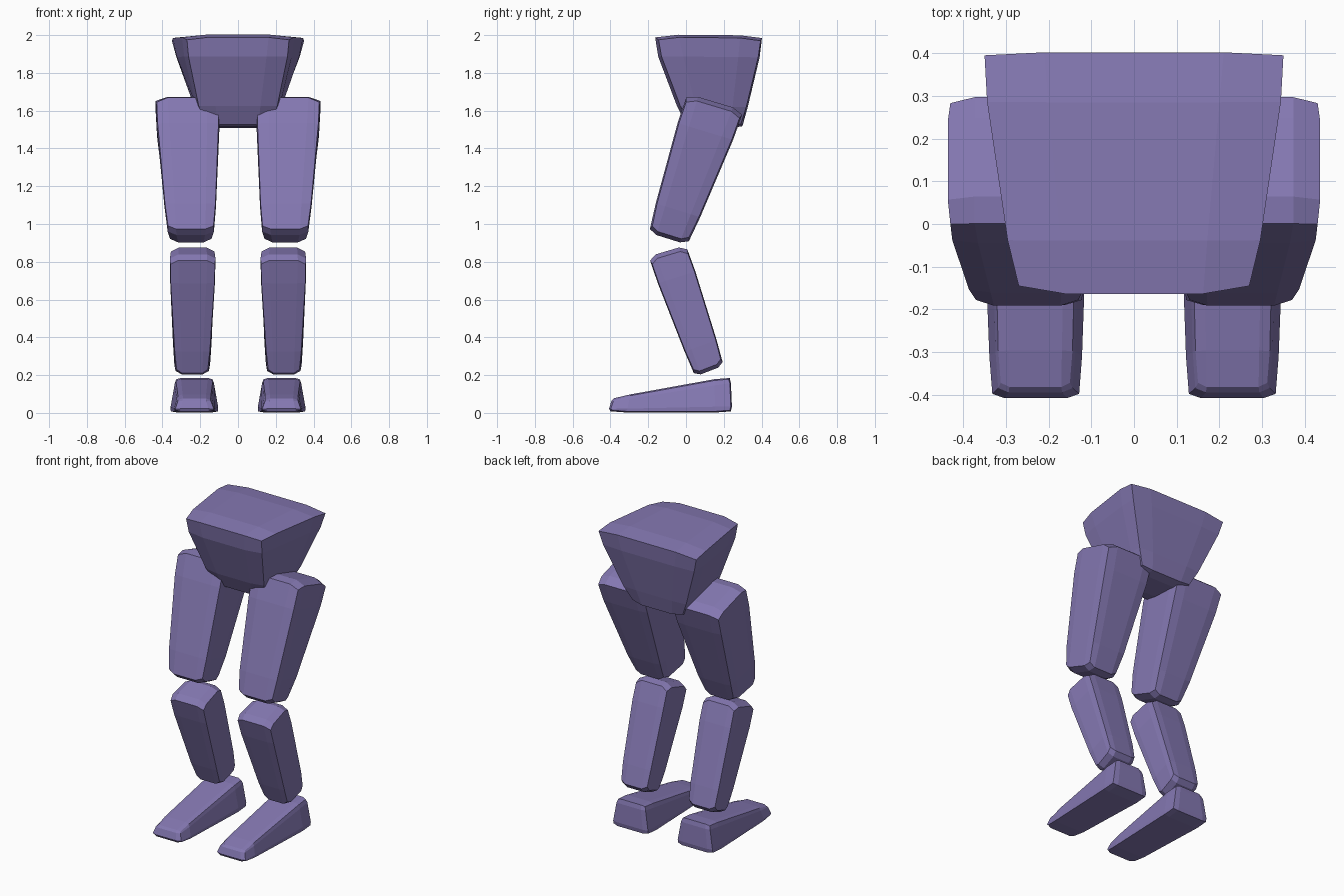
import bpy, bmesh
from mathutils import Vector

if "Cube" in bpy.data.objects:
    bpy.data.objects.remove(bpy.data.objects["Cube"])

mat = bpy.data.materials.new("muted purple")
mat.diffuse_color = (0.235, 0.19, 0.45, 1)
mat.use_nodes = True
mat.node_tree.nodes["Principled BSDF"].inputs["Base Color"].default_value = mat.diffuse_color


def block(name, bf, bb, tf, tb, bulge, cut=0.65, side=1):
    """Tapered block with slightly bulging faces.
    bf, bb, tf, tb: bottom/top front/back edges as (x0, x1, y, z).
    bulge: (sides, front, back, bottom, top)."""
    def corner(e, u):
        return Vector((e[0] + (e[1] - e[0]) * (u + 1) / 2, e[2], e[3]))

    axis = corner(tf, 0) + corner(tb, 0) - corner(bf, 0) - corner(bb, 0)
    axis.x = 0
    axis.normalize()
    depth = axis.cross(Vector((1, 0, 0)))
    bm = bmesh.new()
    bmesh.ops.create_cube(bm, size=2)
    bmesh.ops.subdivide_edges(bm, edges=bm.edges[:], cuts=2, use_grid_fill=True)
    for vert in bm.verts:
        u, v, w = [c if abs(c) > 0.9 else (cut if c > 0 else -cut) for c in vert.co]
        low = corner(bf, u).lerp(corner(bb, u), (v + 1) / 2)
        high = corner(tf, u).lerp(corner(tb, u), (v + 1) / 2)
        p = low.lerp(high, (w + 1) / 2)
        # full bulge inside a face, half along an edge, none at a corner
        inner = sum(abs(c) < 0.9 for c in (u, v, w)) / 2
        if abs(u) > 0.9:
            p.x += u * bulge[0] * inner
        if abs(v) > 0.9:
            p += depth * v * bulge[1 if v < 0 else 2] * inner
        if abs(w) > 0.9:
            p += axis * w * bulge[3 if w < 0 else 4] * inner
        vert.co = (p.x * side, p.y, p.z)
    bmesh.ops.recalc_face_normals(bm, faces=bm.faces[:])
    me = bpy.data.meshes.new(name)
    bm.to_mesh(me)
    bm.free()
    me.materials.append(mat)
    bpy.context.collection.objects.link(bpy.data.objects.new(name, me))


# Pelvis, wide at the top and back
block("pelvis",
      (-0.18, 0.18, 0.02, 1.54), (-0.18, 0.18, 0.29, 1.53),
      (-0.27, 0.27, -0.145, 1.975), (-0.35, 0.35, 0.395, 1.97),
      (0.02, 0.035, 0.016, 0.025, 0.028), cut=0.6)

# Legs
for label, s in (("left", 1), ("right", -1)):
    block(label + "_thigh",
          (0.13, 0.37, -0.178, 0.99), (0.15, 0.35, 0.015, 0.93),
          (0.105, 0.43, 0.0, 1.645), (0.105, 0.43, 0.283, 1.56),
          (0.012, 0.014, 0.014, 0.04, 0.045), side=s)
    block(label + "_shin",
          (0.16, 0.325, 0.04, 0.23), (0.15, 0.335, 0.183, 0.285),
          (0.122, 0.358, -0.178, 0.787), (0.13, 0.35, 0.01, 0.843),
          (0.008, 0.01, 0.01, 0.038, 0.045), side=s)
    block(label + "_foot",
          (0.13, 0.33, -0.39, 0.014), (0.107, 0.355, 0.232, 0.014),
          (0.15, 0.312, -0.372, 0.07), (0.135, 0.327, 0.225, 0.178),
          (0.008, 0.02, 0.012, 0.012, 0.014), cut=0.75, side=s)
